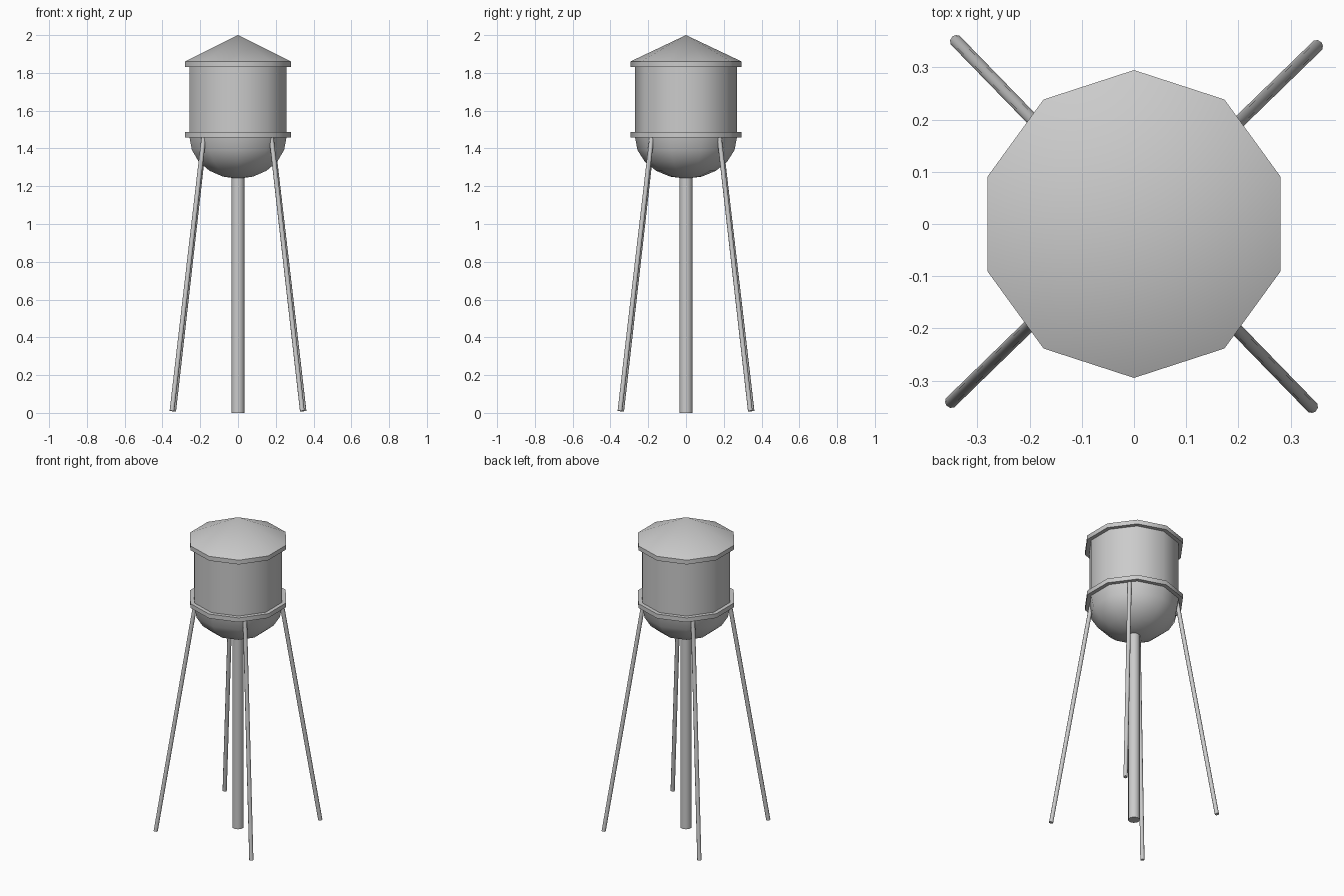
import bpy, bmesh, math
from mathutils import Vector

cube = bpy.data.objects.get("Cube")
if cube:
    bpy.data.objects.remove(cube, do_unlink=True)

# Single painted-steel grey
grey = bpy.data.materials.new("steel_grey")
grey.use_nodes = True
colour = (0.6, 0.6, 0.6, 1)
grey.diffuse_color = colour
grey.node_tree.nodes["Principled BSDF"].inputs["Base Color"].default_value = colour

SIDES = 10


def finish(name, bm):
    bmesh.ops.recalc_face_normals(bm, faces=bm.faces)
    mesh = bpy.data.meshes.new(name)
    bm.to_mesh(mesh)
    bm.free()
    obj = bpy.data.objects.new(name, mesh)
    bpy.context.collection.objects.link(obj)
    mesh.materials.append(grey)
    bpy.ops.object.select_all(action='DESELECT')
    obj.select_set(True)
    bpy.context.view_layer.objects.active = obj
    bpy.ops.object.shade_smooth_by_angle(angle=math.radians(40))
    return obj


def lathe(name, profile):
    """Revolve (radius, z) points; a corner of the polygon points along y."""
    bm = bmesh.new()
    verts = [bm.verts.new((0, r, z)) for r, z in profile]
    edges = [bm.edges.new(pair) for pair in zip(verts, verts[1:])]
    bmesh.ops.spin(bm, geom=verts + edges, cent=(0, 0, 0), axis=(0, 0, 1),
                   angle=math.tau, steps=SIDES, use_duplicate=False)
    bmesh.ops.remove_doubles(bm, verts=bm.verts, dist=0.0005)
    return finish(name, bm)


def strut(name, start, end, radius):
    start, end = Vector(start), Vector(end)
    axis = end - start
    bm = bmesh.new()
    bmesh.ops.create_cone(bm, cap_ends=True, segments=SIDES, radius1=radius,
                          radius2=radius, depth=axis.length)
    bmesh.ops.rotate(bm, verts=bm.verts, cent=(0, 0, 0),
                     matrix=axis.to_track_quat('Z', 'Y').to_matrix())
    bmesh.ops.translate(bm, verts=bm.verts, vec=(start + end) / 2)
    return finish(name, bm)


# Tank: conical roof, drum, ledge ring and rounded bowl
BODY, RIM = 0.27, 0.295
EAVE, LEDGE, BOWL = 1.86, 1.487, 1.24
lathe("roof", [(0, 2), (RIM, EAVE), (RIM, EAVE - 0.028), (0, EAVE - 0.028)])
lathe("tank_drum", [(BODY, EAVE - 0.02), (BODY, LEDGE - 0.03)])
lathe("ledge_ring", [(0, LEDGE), (RIM, LEDGE), (RIM, LEDGE - 0.028), (0, LEDGE - 0.028)])
bowl_top = LEDGE - 0.028
steps = [math.pi / 2 * i / 5 for i in range(6)]
lathe("tank_bowl", [(BODY * math.cos(a), bowl_top + (BOWL - bowl_top) * math.sin(a))
                    for a in steps])

# Central riser pipe
strut("riser_pipe", (0, 0, 0), (0, 0, BOWL + 0.03), 0.035)

# Four splayed legs
names = ["back_left_leg", "back_right_leg", "front_right_leg", "front_left_leg"]
for i, name in enumerate(names):
    turn = math.radians(45 - 0.8 + 90 * i)
    foot, head = [(r * math.cos(turn), r * math.sin(turn), z)
                  for r, z in ((0.488, 0.01), (0.252, 1.465))]
    strut(name, foot, head, 0.0125)
